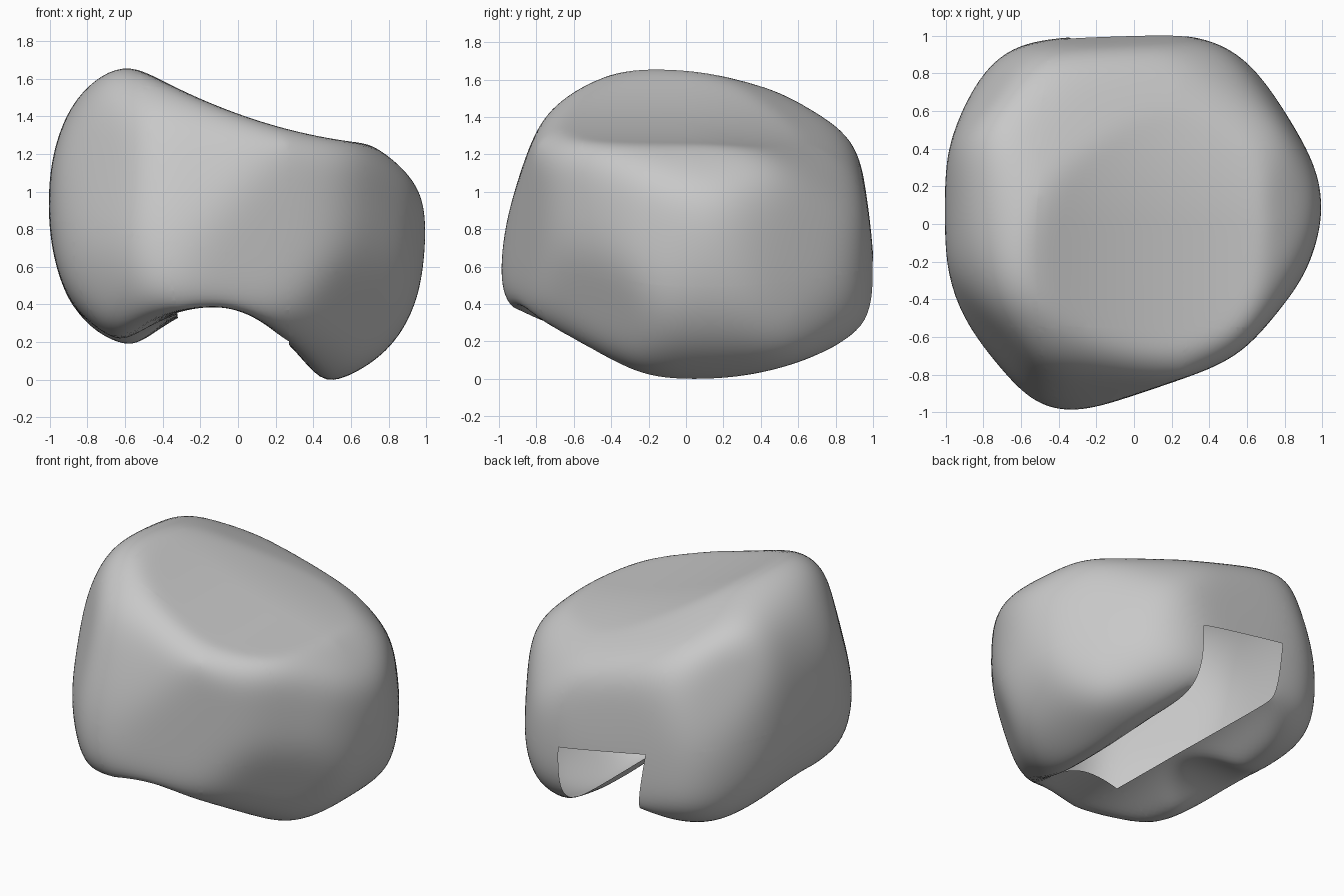
import bpy, bmesh
from math import radians, sin, cos
from mathutils import Vector

default = bpy.data.objects.get("Cube")
if default:
    bpy.data.objects.remove(default, do_unlink=True)

CENTRE = Vector((0, 0, 0.83))
SHARPNESS = 60
FULLNESS = 1.033   # offsets the shrinking caused by rounded creases

# Convex carving profiles, each clockwise
front = [(-1, .9), (-.97, 1.17), (-.86, 1.46), (-.78, 1.58), (-.66, 1.67), (-.56, 1.67),
         (.58, 1.28), (.82, 1.17), (.95, 1.06), (1, .8), (.93, .4), (.78, .15),
         (.46, -.04), (-.6, .18), (-.72, .21), (-.84, .33), (-.95, .6)]
side = [(-1, .5), (-.95, .82), (-.77, 1.34), (-.66, 1.49), (-.46, 1.61), (-.2, 1.67),
        (.5, 1.55), (.8, 1.39), (.9, 1.23), (1, .5), (.98, .31), (.8, .15),
        (.2, -.02), (0, -.04), (-.2, 0), (-.95, .38)]
plan = [(-1, 0), (-.98, .37), (-.81, .78), (-.67, .91), (-.5, .96), (.3, 1),
        (.65, .84), (.96, .27), (1, .08), (.88, -.3), (.58, -.65), (.45, -.73),
        (-.35, -1), (-.57, -.92), (-.85, -.6), (-.97, -.3)]
corner_a = [(-1.04, .6), (-.92, 1.25), (-.74, 1.54), (-.31, 1.74), (.23, 1.58), (.72, 1.22),
            (.93, .96), (1, .5), (.91, .11), (.69, -.1), (.36, -.22), (-.72, .02), (-.92, .12)]
corner_b = [(-1, .3), (-.99, .82), (-.9, 1.06), (-.56, 1.31), (-.26, 1.45), (.69, 1.5),
            (.83, 1.39), (1.04, .6), (.97, .31), (.21, -.2), (-.69, -.08), (-.88, .02)]
corner_c = [(-.9, .7), (-.85, 1.11), (-.71, 1.24), (-.39, 1.38), (.9, 1.4), (1.12, .74),
            (1.07, .38), (.94, .19), (.41, -.16), (.08, -.25), (-.37, -.16), (-.67, .1)]
profiles = [(0, 0, front), (90, 0, side), (0, 90, plan),
            (35, 25, corner_a), (215, 25, corner_b), (145, -25, corner_c)]


def carving_planes(turn, tilt, outline):
    """Turn every outline edge into a plane scaled by its distance from the centre."""
    a, e = radians(turn), radians(tilt)
    right = Vector((cos(a), sin(a), 0))
    toward = Vector((sin(a), -cos(a), 0))
    up = Vector((0, 0, cos(e))) - toward * sin(e)
    planes = []
    for p, q in zip(outline, outline[1:] + outline[:1]):
        normal = (right * (p[1] - q[1]) + up * (q[0] - p[0])).normalized()
        distance = normal.dot(right * p[0] + up * p[1] - CENTRE)
        planes.append(normal / distance)
    return planes


def soft_radius(direction, planes):
    """Distance to the carved surface, with rounded creases."""
    total = sum(max(0, n.dot(direction)) ** SHARPNESS for n in planes)
    return FULLNESS * total ** (-1 / SHARPNESS)


def weather(bm, steps):
    """Round the creases a little more with every step."""
    for step in range(steps):
        bmesh.ops.smooth_vert(bm, verts=bm.verts[:], factor=0.5,
                              use_axis_x=True, use_axis_y=True, use_axis_z=True)


def top_height(x, y):
    """Slightly hollow, sloping top face that falls away at the back."""
    return 1.4 - 0.36 * x + 0.19 * x * x - 0.18 * max(0, y) ** 2


def floor_height(x, y):
    """Arch between the lobes, plus a dip across the lobe on the -x side."""
    offset = x + 0.12
    if offset > 0:
        return 0.375 - 1.3 * offset ** 2
    arch = 0.375 - max(0.5, 1 + 0.5 * y) * offset ** 2
    dip = 0.31 - 1.2 * y * y
    return max(arch, dip)


planes = [n for profile in profiles for n in carving_planes(*profile)]

# Boulder body: a ball pushed out to the carved surface
bm = bmesh.new()
bmesh.ops.create_icosphere(bm, subdivisions=6, radius=1)
for v in bm.verts:
    direction = v.co.normalized()
    v.co = CENTRE + direction * soft_radius(direction, planes)
weather(bm, 20)

# Hollow top and arched underside
for v in bm.verts:
    v.co.z = min(v.co.z, top_height(v.co.x, v.co.y))
    v.co.z = max(v.co.z, floor_height(v.co.x, v.co.y))
weather(bm, 8)

# Rest on the ground
lowest = min(v.co.z for v in bm.verts)
bmesh.ops.translate(bm, verts=bm.verts[:], vec=(0, 0, -lowest))

# Opening that runs along the underside and up the back wall
opening = [(Vector((-.36, 0, .6)), Vector((-1, 0, -.15))),
           (Vector((.27, 0, 0)), Vector((1, 0, 0))),
           (Vector((0, -.55, 0)), Vector((0, -1, 0))),
           (Vector((0, 0, .67)), Vector((.18, 0, 1)))]
for point, normal in opening:
    bmesh.ops.bisect_plane(bm, geom=bm.verts[:] + bm.edges[:] + bm.faces[:],
                           dist=0.0001, plane_co=point, plane_no=normal)
hole = [f for f in bm.faces
        if all((f.calc_center_median() - p).dot(n) < 0 for p, n in opening)]
bmesh.ops.delete(bm, geom=hole, context='FACES')

mesh = bpy.data.meshes.new("boulder_shell")
bm.to_mesh(mesh)
bm.free()
boulder = bpy.data.objects.new("boulder_shell", mesh)
bpy.context.collection.objects.link(boulder)

# Stone colour
grey = (0.58, 0.58, 0.58, 1)
stone = bpy.data.materials.new("stone_grey")
stone.use_nodes = True
stone.diffuse_color = grey
for node in stone.node_tree.nodes:
    if node.type == 'BSDF_PRINCIPLED':
        node.inputs["Base Color"].default_value = grey
mesh.materials.append(stone)

bpy.context.view_layer.objects.active = boulder
boulder.select_set(True)
bpy.ops.object.shade_smooth_by_angle(angle=radians(40))
